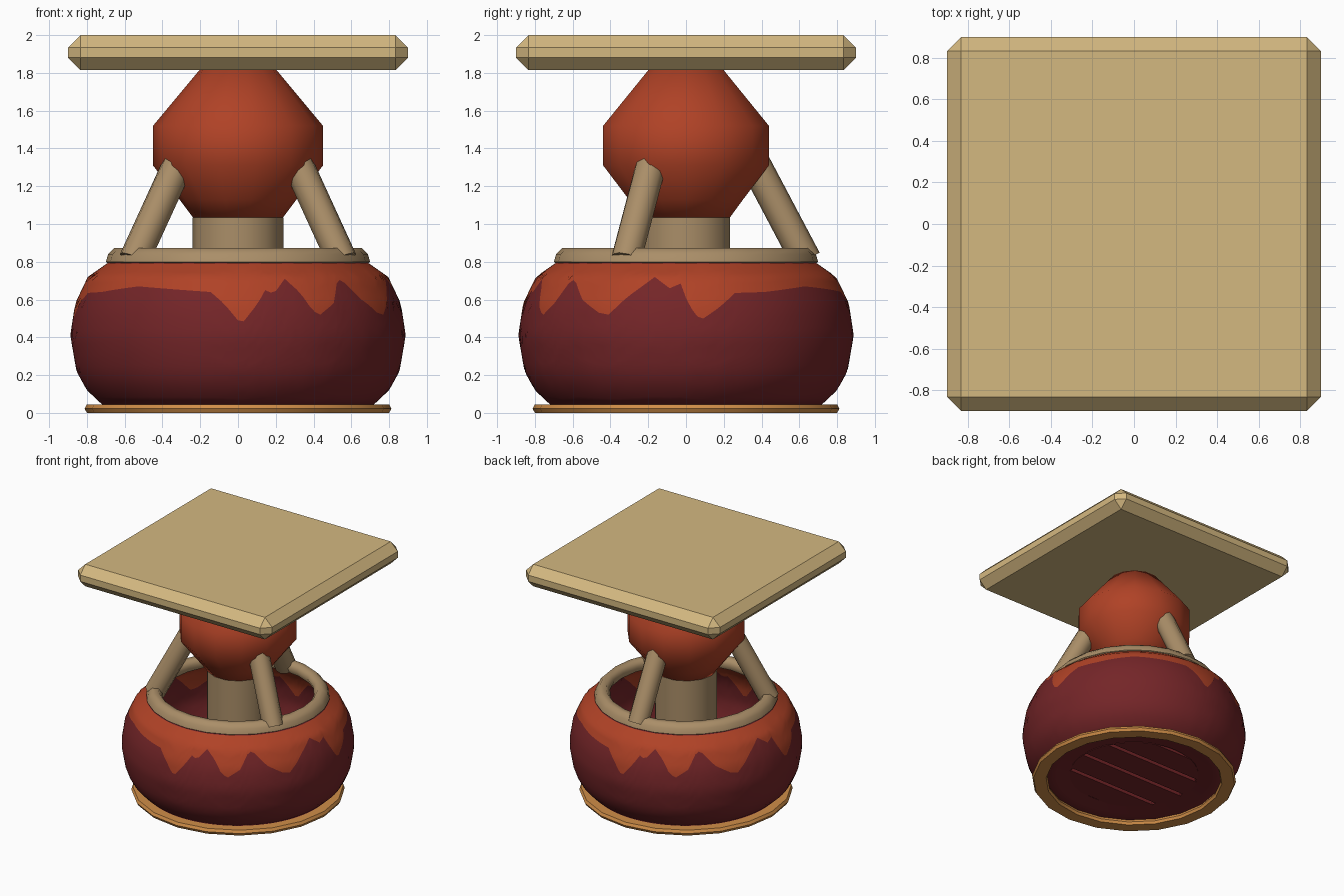
import bpy, bmesh, math
from mathutils import Vector

if "Cube" in bpy.data.objects:
    bpy.data.objects.remove(bpy.data.objects["Cube"])


def material(name, r, g, b):
    lin = [((c / 255 + 0.055) / 1.055) ** 2.4 for c in (r, g, b)]
    m = bpy.data.materials.new(name)
    m.diffuse_color = (*lin, 1)
    m.use_nodes = True
    m.node_tree.nodes["Principled BSDF"].inputs["Base Color"].default_value = m.diffuse_color
    return m


SAND = material("sand slab", 212, 184, 128)
CLAY = material("tan clay", 170, 142, 104)
RED = material("red orange glaze", 176, 66, 38)
MAROON = material("maroon body", 116, 37, 40)
GOLD = material("gold base", 208, 142, 72)


def finish(name, bm, mats, smooth=None):
    bmesh.ops.recalc_face_normals(bm, faces=bm.faces)
    me = bpy.data.meshes.new(name)
    bm.to_mesh(me)
    bm.free()
    for m in mats:
        me.materials.append(m)
    ob = bpy.data.objects.new(name, me)
    bpy.context.collection.objects.link(ob)
    if smooth:
        bpy.ops.object.select_all(action='DESELECT')
        ob.select_set(True)
        bpy.context.view_layer.objects.active = ob
        bpy.ops.object.shade_smooth_by_angle(angle=math.radians(smooth))
    return ob


def lathe(name, profile, sides, mat, closed=False, smooth=50):
    """Revolve (radius, z) points; open profiles get end caps."""
    bm = bmesh.new()
    rings = [[bm.verts.new((r * math.cos(2 * math.pi * i / sides),
                            r * math.sin(2 * math.pi * i / sides), z))
              for i in range(sides)] for r, z in profile]
    n = len(rings)
    for k in range(n if closed else n - 1):
        a, b = rings[k], rings[(k + 1) % n]
        for i in range(sides):
            j = (i + 1) % sides
            bm.faces.new((a[i], a[j], b[j], b[i]))
    if not closed:
        bm.faces.new(rings[0])
        bm.faces.new(rings[-1])
    return finish(name, bm, [mat], smooth)


def interp(points, x):
    for (x0, y0), (x1, y1) in zip(points, points[1:]):
        if x <= x1:
            return y0 + (y1 - y0) * (x - x0) / (x1 - x0)
    return points[-1][1]


# Square top slab with chamfered edges
bm = bmesh.new()
bmesh.ops.create_cube(bm, size=1)
for v in bm.verts:
    v.co = (v.co.x * 1.8, v.co.y * 1.8, 1.9075 + v.co.z * 0.185)
bmesh.ops.bevel(bm, geom=bm.edges[:], offset=0.066, segments=1, affect='EDGES')
finish("top_slab", bm, [SAND])

# Ball, neck, rim ring and base ring
lathe("ball", [(0.235, 1.03), (0.31, 1.13), (0.45, 1.31), (0.45, 1.52), (0.2, 1.82)], 14, RED, smooth=60)
lathe("neck", [(0.24, 0.35), (0.24, 1.035)], 14, CLAY)
lathe("rim_ring", [(0.68, 0.785), (0.70, 0.80), (0.687, 0.84), (0.655, 0.872),
                   (0.61, 0.872), (0.58, 0.83), (0.60, 0.785)], 24, CLAY, True, 60)
lathe("base_ring", [(0.80, 0), (0.812, 0.022), (0.80, 0.045), (0.70, 0.045), (0.69, 0.022), (0.70, 0)],
      20, GOLD, True, 30)

# Three leaning struts from the rim ring to the ball
for k, label in enumerate(("back", "front_left", "front_right")):
    a = math.radians(90 + 120 * k)
    out = Vector((math.cos(a), math.sin(a), 0))
    p, q = out * 0.635 + Vector((0, 0, 0.81)), out * 0.36 + Vector((0, 0, 1.33))
    bm = bmesh.new()
    bmesh.ops.create_cone(bm, cap_ends=True, segments=10, radius1=0.082, radius2=0.082, depth=(q - p).length)
    rot = (q - p).to_track_quat('Z', 'Y')
    for v in bm.verts:
        v.co = rot @ v.co + (p + q) / 2
    finish(label + "_strut", bm, [CLAY], 50)

# Glaze edge height by angle from the front towards +x; repeats every half turn
DRIPS = [(0, .49), (2, .485), (7, .58), (10, .65), (13, .63), (18, .71), (23, .64), (27, .54),
         (30, .52), (36, .58), (41, .71), (44, .69), (50, .60), (58, .53), (62, .52), (69, .62),
         (78, .72), (84, .66), (88, .685), (91, .57), (95, .49), (101, .55), (108, .635),
         (120, .64), (140, .67), (160, .65), (170, .64), (175, .58), (180, .49)]
OUTER = [(.045, .72), (.12, .80), (.22, .855), (.41, .888), (.58, .862), (.72, .795), (.79, .695)]
INNER = [(.075, .62), (.14, .72), (.24, .785), (.41, .815), (.58, .785), (.70, .72), (.79, .61)]

# Hollow bowl: maroon below the drip line, red glaze above, maroon lip
bm = bmesh.new()
COLS, LOW, HIGH = 180, 10, 6
cols = []
for i in range(COLS):
    deg = 360 * i / COLS
    d = interp(DRIPS, deg % 180)
    a = math.radians(deg)
    zs = [(t / LOW) ** 1.2 for t in range(LOW + 1)]
    zo = [.045 + (d - .045) * t for t in zs] + [d + (.79 - d) * t / HIGH for t in range(1, HIGH + 1)]
    zi = [.075 + (d - .075) * t for t in zs] + [d + (.79 - d) * t / HIGH for t in range(1, HIGH + 1)]
    pts = [(interp(OUTER, z), z) for z in zo] + [(.685, .797), (.62, .797)]
    pts += [(interp(INNER, z), z) for z in reversed(zi)]
    pts += [(.50, .085), (.50, .065), (.62, .055)]
    cols.append([bm.verts.new((r * math.sin(a), -r * math.cos(a), z)) for r, z in pts])
n = len(cols[0])
for i in range(COLS):
    a, b = cols[i], cols[(i + 1) % COLS]
    for k in range(n):
        m = (k + 1) % n
        f = bm.faces.new((a[k], b[k], b[m], a[m]))
        top = LOW + HIGH
        f.material_index = int(LOW <= k < top or top + 3 <= k < top + 3 + HIGH)
finish("bowl", bm, [MAROON, RED], 60)

# Grate slats across the round hole in the bowl floor
R = 0.51
for k in range(4):
    y0, y1 = -0.49 + 0.25 * k, -0.275 + 0.25 * k
    ys = [y0 + (y1 - y0) * t / 6 for t in range(7)]
    half = [(math.sqrt(max(R * R - y * y, 0.0004)), y) for y in ys]
    outline = half + [(-x, y) for x, y in reversed(half)]
    bm = bmesh.new()
    face = bm.faces.new([bm.verts.new((x, y, 0.06)) for x, y in outline])
    ext = bmesh.ops.extrude_face_region(bm, geom=[face])
    for v in ext["geom"]:
        if isinstance(v, bmesh.types.BMVert):
            v.co.z = 0.09
    finish("grate_slat_%d" % (k + 1), bm, [MAROON])
